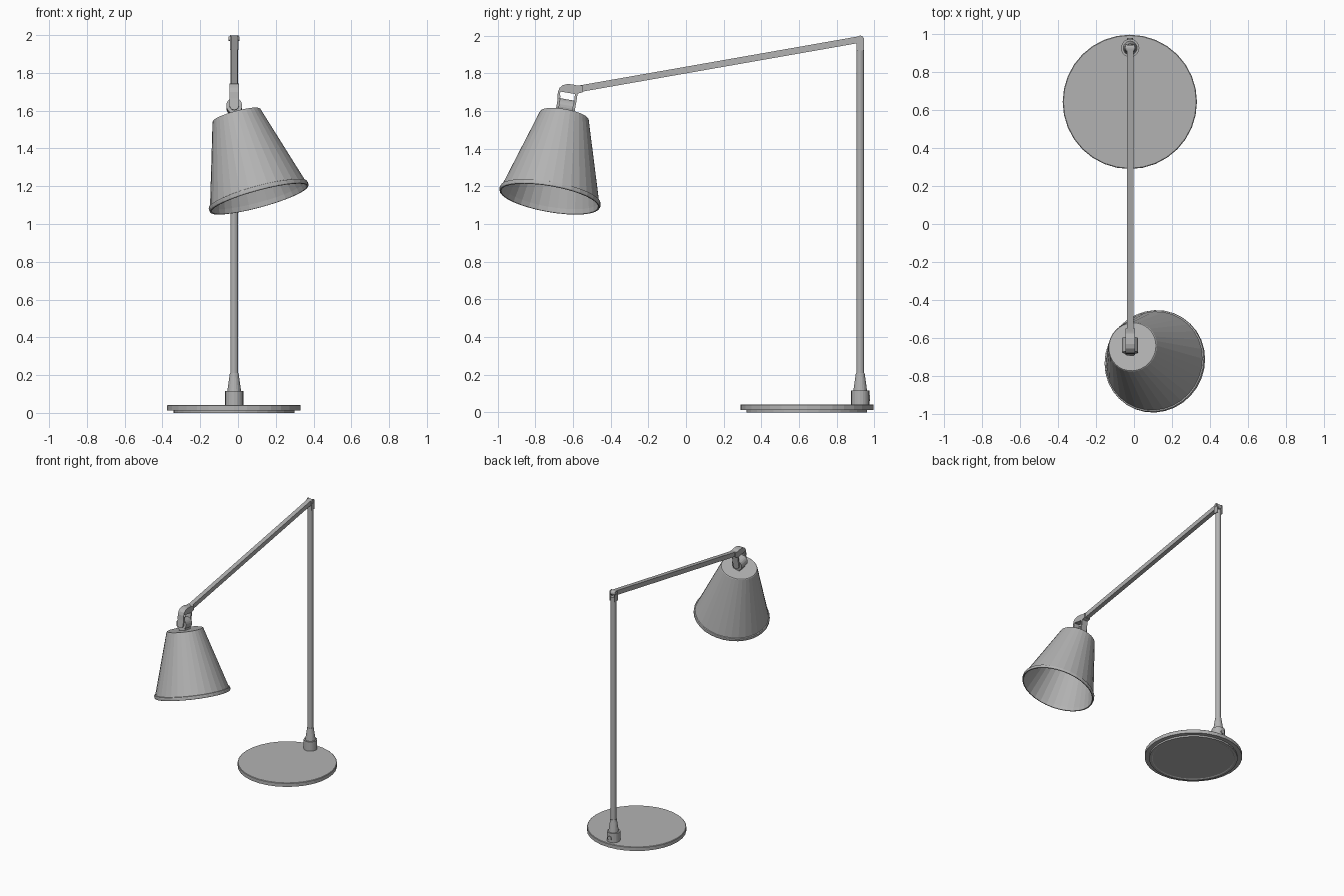
import bpy, bmesh, math
from mathutils import Matrix, Vector

cube = bpy.data.objects.get("Cube")
if cube:
    bpy.data.objects.remove(cube)

grey = bpy.data.materials.new("satin grey")
grey.diffuse_color = (0.45, 0.45, 0.45, 1)
grey.use_nodes = True
grey.node_tree.nodes["Principled BSDF"].inputs["Base Color"].default_value = (0.45, 0.45, 0.45, 1)


def finish(name, bm, matrix):
    bmesh.ops.recalc_face_normals(bm, faces=bm.faces[:])
    bm.transform(matrix)
    mesh = bpy.data.meshes.new(name)
    bm.to_mesh(mesh)
    bm.free()
    mesh.materials.append(grey)
    obj = bpy.data.objects.new(name, mesh)
    bpy.context.collection.objects.link(obj)
    return obj


def lathe(name, profile, sides, matrix):
    """Spin (radius, height) points around local z; the ends lie on the axis."""
    bm = bmesh.new()
    verts = [bm.verts.new((r, 0, z)) for r, z in profile]
    edges = [bm.edges.new(p) for p in zip(verts, verts[1:])]
    bmesh.ops.spin(bm, geom=verts + edges, cent=(0, 0, 0), axis=(0, 0, 1),
                   angle=math.tau, steps=sides, use_duplicate=False)
    bmesh.ops.remove_doubles(bm, verts=bm.verts[:], dist=1e-5)
    return finish(name, bm, matrix)


def prism(name, outline, depth, matrix):
    """Extrude an (x, y) outline along local z, centred on z = 0."""
    bm = bmesh.new()
    face = bm.faces.new([bm.verts.new((x, y, -depth / 2)) for x, y in outline])
    top = bmesh.ops.extrude_face_region(bm, geom=[face])
    bmesh.ops.translate(bm, vec=(0, 0, depth),
                        verts=[v for v in top["geom"] if isinstance(v, bmesh.types.BMVert)])
    return finish(name, bm, matrix)


def arc(cx, cy, r, start, end, steps):
    angles = [math.radians(start + (end - start) * i / steps) for i in range(steps + 1)]
    return [(cx + r * math.cos(a), cy + r * math.sin(a)) for a in angles]


def circle(r, steps=16):
    return arc(0, 0, r, 0, 360, steps)[:-1]


def at(x, y, z):
    return Matrix.Translation((x, y, z))


# Local frames: outline (u, v) drawn in the YZ plane, or in the XZ plane
YZ = Matrix(((0, 0, 1, 0), (1, 0, 0, 0), (0, 1, 0, 0), (0, 0, 0, 1)))
XZ = Matrix(((1, 0, 0, 0), (0, 0, -1, 0), (0, 1, 0, 0), (0, 0, 0, 1)))
X, POST_Y = -0.02, 0.925

# Round base with a smaller foot pad underneath
lathe("base", [(0, 0.013), (0.353, 0.013), (0.353, 0.04), (0.349, 0.043), (0, 0.043)],
      32, at(X - 0.002, 0.642, 0))
lathe("foot_pad", [(0, 0.003), (0.295, 0.003), (0.3, 0), (0.32, 0), (0.32, 0.014), (0, 0.014)],
      32, at(X - 0.002, 0.642, 0))

# Socket, flared collar and post
lathe("socket", [(0, 0.04), (0.048, 0.04), (0.048, 0.115), (0, 0.115)], 20, at(X, POST_Y, 0))
lathe("collar", [(0, 0.11), (0.037, 0.11), (0.033, 0.14), (0.023, 0.21), (0, 0.21)],
      20, at(X, POST_Y, 0))
lathe("post", [(0, 0.2), (0.021, 0.2), (0.021, 1.95), (0, 1.95)], 16, at(X, POST_Y, 0))
prism("socket_screw", circle(0.016, 12), 0.012, at(X, POST_Y + 0.047, 0.075) @ XZ)

# Fork and pin at the top of the post
cheek = [(-0.02, -0.06), (0.02, -0.06)] + arc(0, 0, 0.02, 0, 180, 8)
for side, name in ((-1, "right_cheek"), (1, "left_cheek")):
    prism(name, cheek, 0.006, at(X + side * 0.0205, POST_Y, 1.98) @ YZ)
prism("arm_pin", circle(0.012, 12), 0.058, at(X, POST_Y, 1.98) @ YZ)

# Sloping arm with a rounded rear end
slope = math.radians(9.97)
arm = arc(0, 0, 0.0175, -90, 90, 6) + [(-1.51, 0.0175), (-1.51, -0.0175)]
prism("arm", arm, 0.034, at(X, POST_Y, 1.98) @ Matrix.Rotation(slope, 4, "X") @ YZ)

# Elbow bridge curving from the arm down to the head fork
elbow = [(-0.684, 1.665), (-0.68, 1.70), (-0.672, 1.722), (-0.655, 1.737), (-0.63, 1.743),
         (-0.60, 1.741), (-0.575, 1.734), (-0.55, 1.736), (-0.55, 1.699), (-0.575, 1.692),
         (-0.581, 1.66), (-0.593, 1.662), (-0.589, 1.69), (-0.667, 1.703), (-0.672, 1.667)]
prism("elbow", elbow, 0.05, at(X, 0, 0) @ YZ)

# Head frame: pitched fork, then swivelled shade
pivot = at(X, -0.638, 1.62) @ Matrix.Rotation(math.radians(-10), 4, "X")
head = pivot @ Matrix.Rotation(math.radians(-15), 4, "Y")
tine = arc(0, 0, 0.025, 180, 360, 8) + [(0.025, 0.055), (-0.025, 0.055)]
for side, name in ((-1, "front_tine"), (1, "rear_tine")):
    prism(name, tine, 0.012, pivot @ at(0, side * 0.044, 0) @ XZ)

# Swivel disc and neck between the tines
prism("swivel_disc", circle(0.042, 20), 0.076, head @ XZ)
prism("shade_neck", [(-0.027, -0.052), (0.027, -0.052), (0.027, 0), (-0.027, 0)],
      0.07, head @ XZ)

# Hollow conical shade with a raised lip
lathe("shade", [(0, -0.045), (0.128, -0.045), (0.132, -0.049), (0.263, -0.486), (0.27, -0.488),
                (0.272, -0.494), (0.272, -0.507), (0.269, -0.512), (0.262, -0.512),
                (0.257, -0.486), (0.127, -0.053), (0, -0.053)], 32, head)
